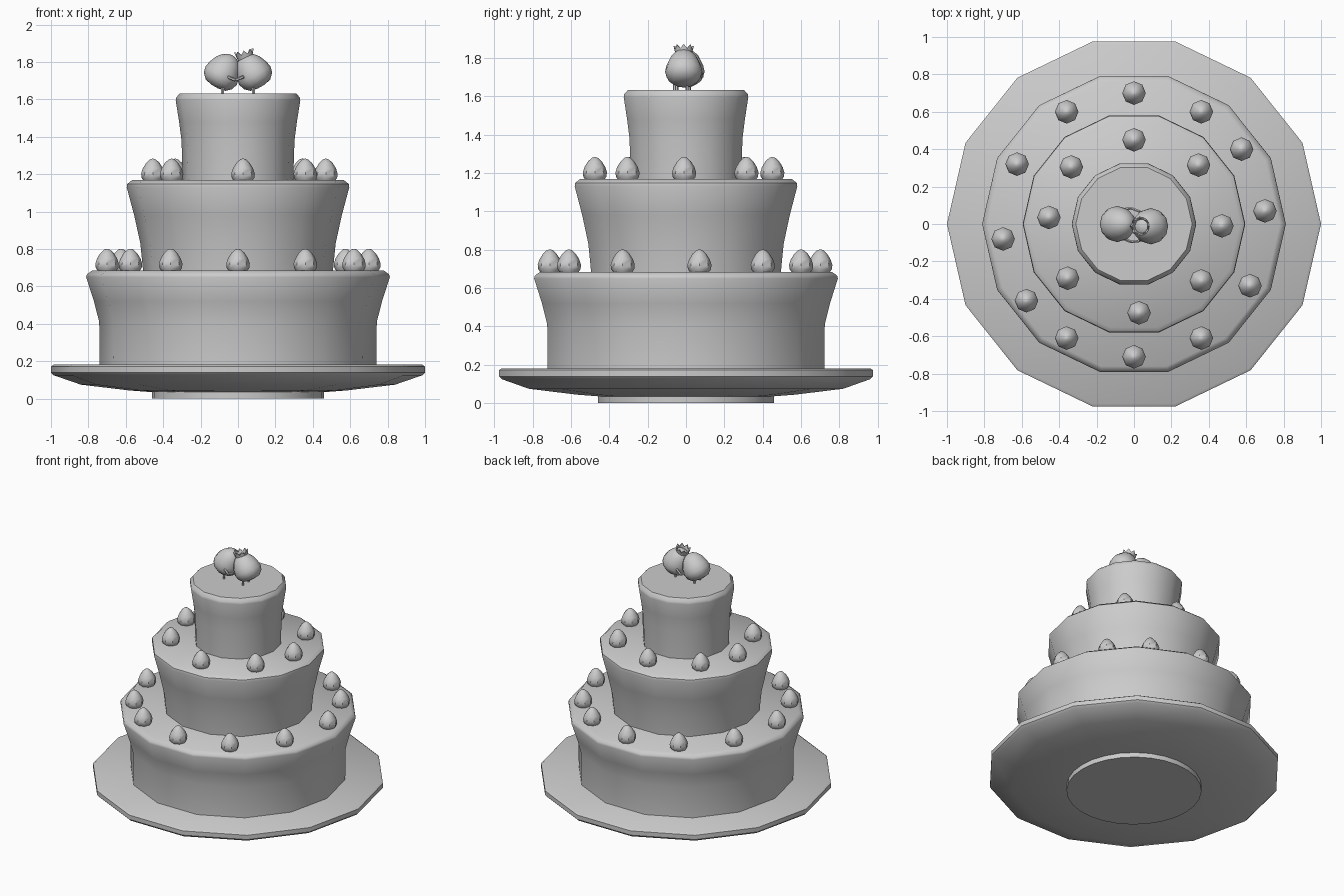
import bpy, bmesh
from math import sin, cos, pi, radians
from mathutils import Vector

if "Cube" in bpy.data.objects:
    bpy.data.objects.remove(bpy.data.objects["Cube"])


def finish(bm, name, loc=(0, 0, 0), tilt=0, smooth=40):
    bmesh.ops.recalc_face_normals(bm, faces=bm.faces)
    me = bpy.data.meshes.new(name)
    bm.to_mesh(me)
    bm.free()
    ob = bpy.data.objects.new(name, me)
    bpy.context.collection.objects.link(ob)
    ob.location = loc
    ob.rotation_euler = (0, radians(tilt), 0)
    bpy.ops.object.select_all(action='DESELECT')
    ob.select_set(True)
    bpy.context.view_layer.objects.active = ob
    bpy.ops.object.shade_smooth_by_angle(angle=radians(smooth))
    return ob


def lathe_mesh(profile, n, loop=False):
    """Revolve (radius, z) points; ends are capped unless the profile loops."""
    bm = bmesh.new()
    rings = [[bm.verts.new((r * cos(2 * pi * i / n), r * sin(2 * pi * i / n), z))
              for i in range(n)] for r, z in profile]
    pairs = list(zip(rings, rings[1:]))
    if loop:
        pairs.append((rings[-1], rings[0]))
    for a, b in pairs:
        for i in range(n):
            j = (i + 1) % n
            bm.faces.new((a[i], a[j], b[j], b[i]))
    if not loop:
        bm.faces.new(rings[0])
        bm.faces.new(rings[-1])
    return bm, rings


def lathe(name, profile, n=14, **kw):
    return finish(lathe_mesh(profile, n)[0], name, **kw)


def rod(name, p, q, r):
    p, q = Vector(p), Vector(q)
    d = q - p
    bm = bmesh.new()
    bmesh.ops.create_cone(bm, cap_ends=True, segments=6, radius1=r, radius2=r, depth=d.length)
    bmesh.ops.rotate(bm, verts=bm.verts, matrix=d.to_track_quat('Z', 'Y').to_matrix())
    return finish(bm, name, loc=(p + q) / 2)


# Plate and its foot
lathe("plate_foot", [(.46, 0), (.46, .045)], n=28)
lathe("plate", [(.46, .035), (.58, .044), (.84, .075), (.985, .125), (1, .14),
                (1, .172), (.985, .182)])

# Cake tiers
lathe("bottom_tier", [(.74, .18), (.742, .41), (.77, .52), (.812, .65), (.808, .665), (.78, .685)])
lathe("middle_tier", [(.507, .68), (.522, .83), (.555, .98), (.595, 1.13), (.592, 1.148), (.567, 1.168)])
lathe("top_tier", [(.295, 1.16), (.302, 1.38), (.315, 1.48), (.333, 1.595), (.331, 1.61), (.311, 1.632)])

# Berries around the tiers
berry = [(.046, -.005), (.06, .015), (.063, .038), (.054, .066), (.036, .095), (.016, .114), (.004, .118)]
lower = [(0, .7), (.36, .6), (.575, .4), (.7, .07), (.62, -.33), (.36, -.61),
         (0, -.71), (-.36, -.61), (-.575, -.41), (-.7, -.08), (-.625, .32), (-.36, .6)]
upper = [(0, .45), (.345, .315), (.47, -.01), (.36, -.305), (.027, -.475),
         (-.355, -.29), (-.455, .035), (-.335, .305)]
first = None
for spots, z in ((lower, .683), (upper, 1.165)):
    for x, y in spots:
        if first is None:
            first = ob = lathe("berry", berry, n=8)
        else:
            ob = bpy.data.objects.new("berry", first.data)
            bpy.context.collection.objects.link(ob)
        ob.location = (x, y, z)

# Two small berry figures leaning together, holding hands
body = [(.02, -.08), (.06, -.072), (.088, -.045), (.097, -.012), (.09, .025),
        (.073, .065), (.05, .093), (.025, .108), (.004, .112)]
for side, word in ((-1, "left"), (1, "right")):
    y0 = -.012 if side > 0 else 0
    lathe(word + "_figure_body", body, n=12, loc=(side * .084, y0, 1.738), tilt=-side * 30)
    for s in (-1, 1):
        yl = y0 - .015 + s * .033
        rod(word + "_figure_leg", (side * .083, yl, 1.628), (side * .083, yl, 1.70), .008)
        rod(word + "_figure_arm", (-.014 + side * .045, y0 + s * .078, 1.722),
            (-.014, -.006 + s * .09, 1.703), .008)

# Crown on the right figure, with every other pair of rim points raised
bm, rings = lathe_mesh([(.040, -.022), (.048, .008), (.040, .008), (.032, -.022)], 16, loop=True)
for ring in rings[1:3]:
    for v in ring[::2]:
        v.co.z += .022
        v.co.x *= 1.1
        v.co.y *= 1.1
finish(bm, "crown", loc=(.037, -.012, 1.832), tilt=-13, smooth=30)
